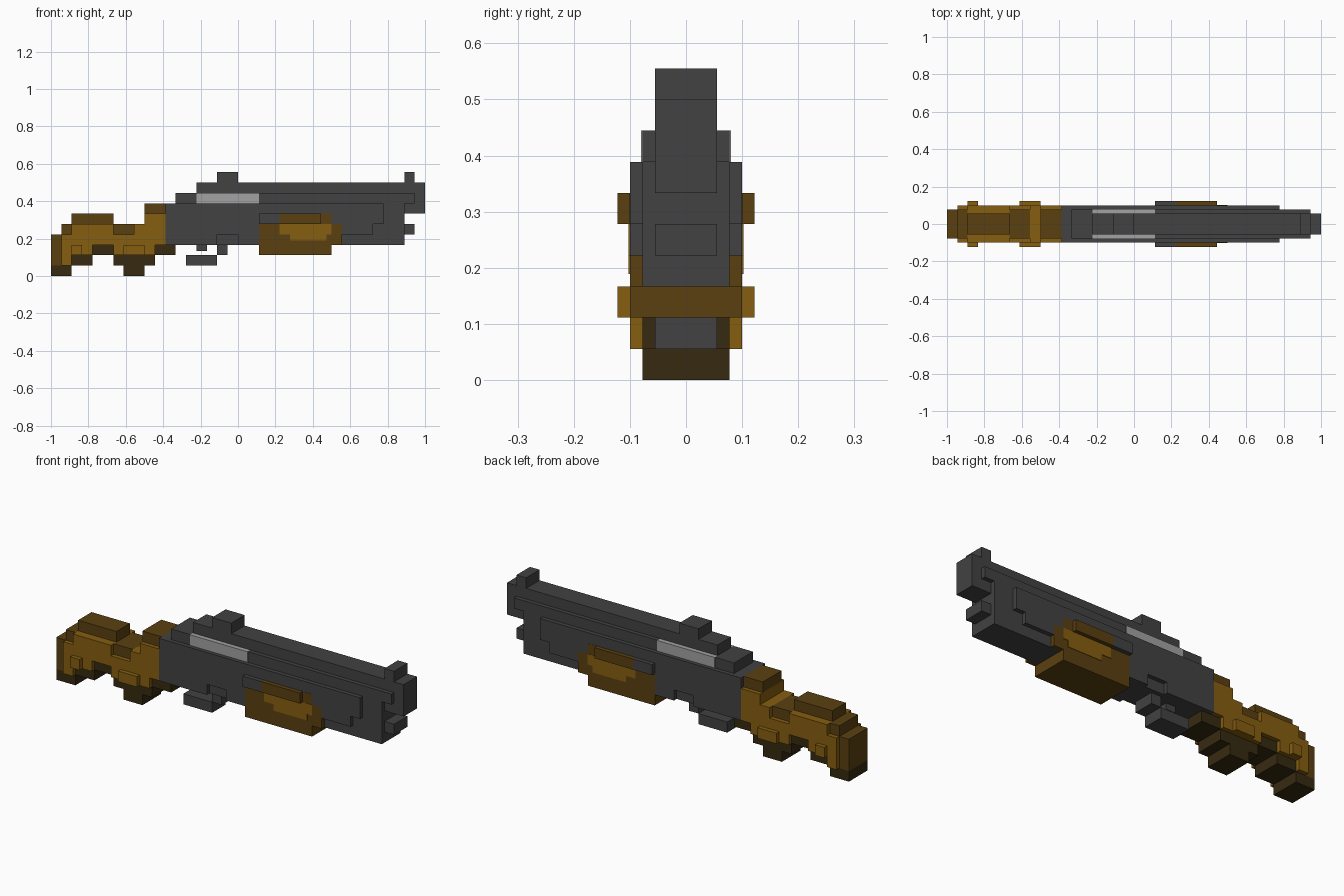
import bpy
import bmesh

U = 1 / 18            # one block of the grid the model is built on
LENGTH = 36           # blocks from butt to muzzle
# half widths of the stacked layers, in blocks
THIN, MID, WIDE, EXTRA = 1.0, 1.4, 1.8, 2.2

cube = bpy.data.objects.get("Cube")
if cube:
    bpy.data.objects.remove(cube, do_unlink=True)


def material(name, rgb):
    m = bpy.data.materials.new(name)
    m.use_nodes = True
    colour = (*rgb, 1)
    m.diffuse_color = colour
    bsdf = m.node_tree.nodes["Principled BSDF"]
    bsdf.inputs["Base Color"].default_value = colour
    bsdf.inputs["Roughness"].default_value = 0.9
    return m


STEEL = material("gunmetal grey", (0.054, 0.054, 0.054))
BOLT = material("light steel", (0.36, 0.36, 0.36))
WOOD = material("brown wood", (0.24, 0.112, 0.005))
DARK = material("dark wood", (0.102, 0.051, 0.005))
DEEP = material("shadow wood", (0.037, 0.023, 0.005))


def part(name, mat, half, *blocks):
    """One object from blocks (x start, x end, z start, z end), symmetric in y."""
    bm = bmesh.new()
    for x0, x1, z0, z1 in blocks:
        made = bmesh.ops.create_cube(bm, size=1)["verts"]
        for v in made:
            v.co.x = ((x1 if v.co.x > 0 else x0) - LENGTH / 2) * U
            v.co.y = (half if v.co.y > 0 else -half) * U
            v.co.z = (z1 if v.co.z > 0 else z0) * U
    mesh = bpy.data.meshes.new(name)
    bm.to_mesh(mesh)
    bm.free()
    mesh.materials.append(mat)
    obj = bpy.data.objects.new(name, mesh)
    bpy.context.collection.objects.link(obj)


# Barrel, muzzle and sights
part("barrel", STEEL, THIN, (14, 36, 6, 9))
part("rear_sight", STEEL, THIN, (16, 18, 9, 10))
part("front_sight", STEEL, THIN, (34, 35, 9, 10))
part("muzzle_nub", STEEL, THIN, (34, 35, 4, 5))

# Receiver: narrow core with wider side plates
part("receiver_core", STEEL, MID,
     (11, 34, 3, 7), (12, 14, 7, 8), (20, 35, 7, 8))
part("receiver_plate", STEEL, WIDE,
     (11, 32, 5, 7), (11, 20, 4, 5), (28, 31, 4, 5),
     (11, 16, 3, 4), (18, 20, 3, 4))
part("bolt", BOLT, MID + 0.04, (14, 20, 7, 8))

# Trigger group
part("trigger_guard", STEEL, THIN, (13, 16, 1, 2), (16, 17, 2, 3))
part("trigger", STEEL, THIN / 2, (14, 15, 2.4, 3))

# Fore grip with raised side ridge and painted patch
part("fore_grip", DARK, WIDE, (20, 27, 2, 3), (20, 28, 3, 5))
part("fore_grip_upper_panel", DARK, WIDE + 0.02, (22, 27, 5, 6))
part("fore_grip_patch", WOOD, WIDE + 0.04,
     (22, 27, 4, 5), (23, 26.5, 3.4, 4))
part("ridge_front", DARK, EXTRA, (22, 26, 5, 6))
part("ridge_rear", STEEL, EXTRA, (20, 22, 5, 6))

# Shoulder stock, main wood
part("stock_body", WOOD, WIDE,
     (1, 2, 1, 4), (2, 4, 2, 5), (4, 6, 3, 5), (6, 11, 3, 4),
     (6, 10, 2, 3), (8, 11, 4, 5), (9, 11, 5, 6))
part("stock_bumps", WOOD, EXTRA, (2, 3, 2, 3), (7, 9, 2, 3))

# Darker wood along the butt and the upper edge
part("butt_plate", DARK, MID, (0, 1, 1, 4), (1, 2, 4, 5))
part("stock_comb", DARK, THIN, (2, 6, 5, 6))
part("stock_wrist", DARK, MID, (6, 9, 4, 5), (9, 11, 6, 7))

# Darkest wood on the underside
part("stock_underside", DEEP, MID,
     (0, 2, 0, 1), (2, 4, 1, 2), (4, 6, 2, 3),
     (6, 10, 1, 2), (7, 9, 0, 1), (10, 12, 2, 3))
